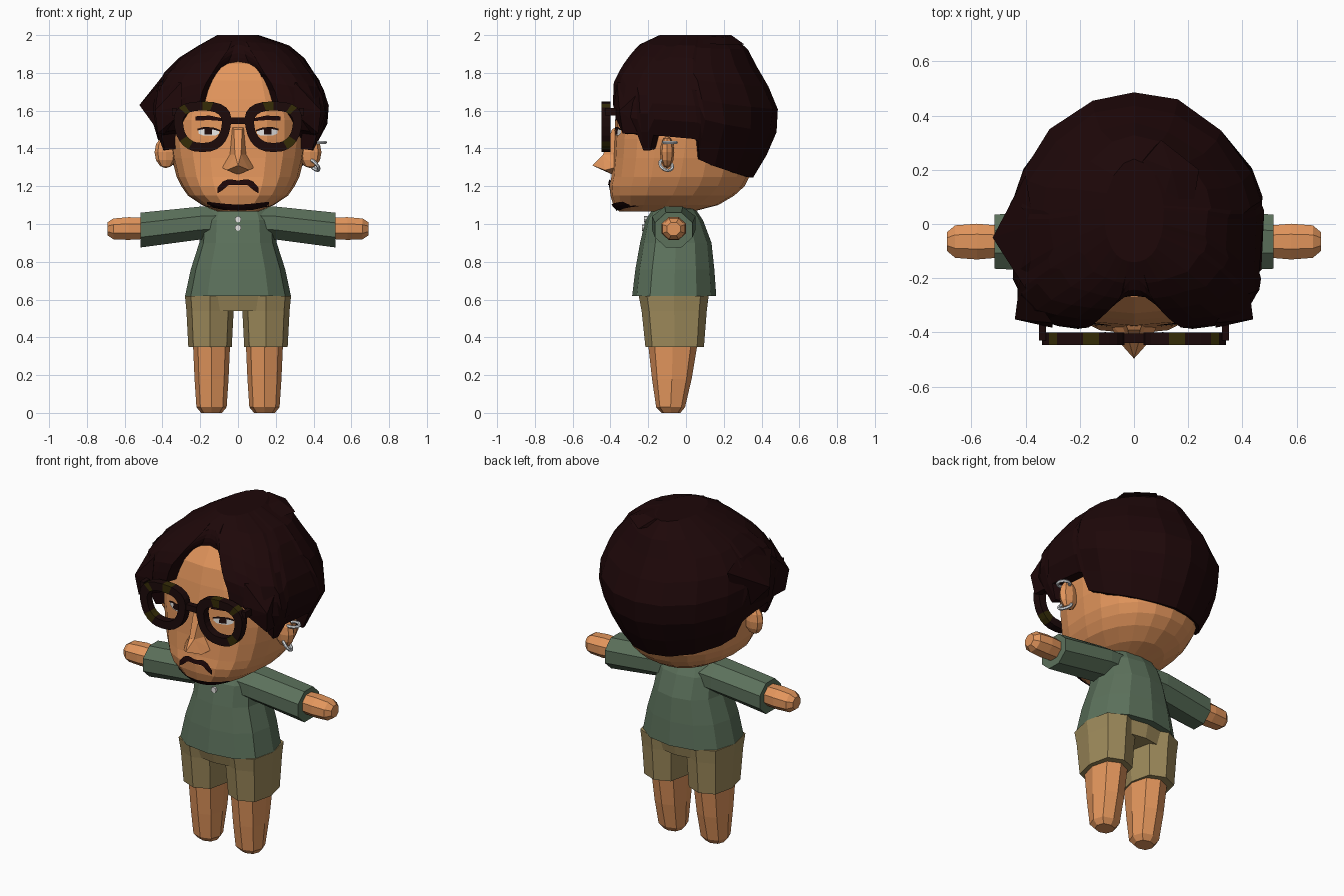
import bpy, bmesh, math
from mathutils import Matrix, Vector
from mathutils.bvhtree import BVHTree

if "Cube" in bpy.data.objects:
    bpy.data.objects.remove(bpy.data.objects["Cube"])


def material(name, r, g, b):
    m = bpy.data.materials.new(name)
    m.diffuse_color = (r, g, b, 1)
    m.use_nodes = True
    m.node_tree.nodes["Principled BSDF"].inputs["Base Color"].default_value = m.diffuse_color
    return m


SKIN = material("skin", 0.77, 0.305, 0.108)
HAIR = material("dark_hair", 0.0125, 0.0022, 0.0026)
SHIRT = material("green_shirt", 0.106, 0.165, 0.105)
SHORTS = material("khaki_shorts", 0.34, 0.255, 0.105)
FRAME = material("dark_frame", 0.0115, 0.003, 0.003)
SPOT = material("olive_spots", 0.035, 0.025, 0.002)
WHITE = material("white", 0.88, 0.87, 0.85)
SILVER = material("silver", 0.74, 0.77, 0.80)


def finish(name, bm, *mats):
    bmesh.ops.recalc_face_normals(bm, faces=bm.faces)
    me = bpy.data.meshes.new(name)
    bm.to_mesh(me)
    bm.free()
    for m in mats:
        me.materials.append(m)
    ob = bpy.data.objects.new(name, me)
    bpy.context.collection.objects.link(ob)
    return ob


def loft(name, rings, mat, closed=False):
    """Skin a list of point rings; cap the ends or join them in a loop."""
    bm = bmesh.new()
    vs = [[bm.verts.new(p) for p in r] for r in rings]
    n = len(vs[0])
    for a, b in zip(vs, vs[1:] + vs[:1] if closed else vs[1:]):
        for i in range(n):
            j = (i + 1) % n
            bm.faces.new((a[i], a[j], b[j], b[i]))
    if not closed:
        bm.faces.new(vs[0])
        bm.faces.new(vs[-1])
    return finish(name, bm, mat)


def hull(name, pts, mat):
    bm = bmesh.new()
    for p in pts:
        bm.verts.new(p)
    bmesh.ops.convex_hull(bm, input=bm.verts)
    return finish(name, bm, mat)


def oval(a, xl, xr, yf, yb, nf=2.5, nb=2.0):
    """Point of a squarish oval; angle 0 faces front, 90 degrees faces +x."""
    s, c = math.sin(a), math.cos(a)
    n = nf if c > 0 else nb
    s2, c2 = abs(s) ** (2 / n), abs(c) ** (2 / n)
    cy = (yf + yb) / 2
    return (xr if s > 0 else xl) * s2, cy + (yf - cy if c > 0 else yb - cy) * c2


def lerp_table(table, z):
    for p, q in zip(table, table[1:]):
        if z <= q[0]:
            t = max(0, (z - p[0]) / (q[0] - p[0]))
            return [u + (v - u) * t for u, v in zip(p[1:], q[1:])]
    return table[-1][1:]


def body(name, rows, sides, mat, cx=0, nf=2.5, nb=2.2):
    """Upright loft from rows of height, half width, front y, back y."""
    rings = []
    for z, w, yf, yb in rows:
        pts = [oval(2 * math.pi * i / sides, -w, w, yf, yb, nf, nb) for i in range(sides)]
        rings.append([(cx + x, y, z) for x, y in pts])
    return loft(name, rings, mat)


def tube_x(name, rows, mat, s):
    """Octagonal tube along x from rows of x, centre z, y radius, z radius."""
    k = 1 / math.cos(math.pi / 8)
    ang = [math.pi / 8 + math.pi / 4 * i for i in range(8)]
    return loft(name, [[(s * x, -0.065 + k * ry * math.cos(a), z + k * rz * math.sin(a))
                        for a in ang] for x, z, ry, rz in rows], mat)


# Torso, pelvis and neck
body("shirt", [(0.62, .28, -.285, .16), (0.76, .25, -.268, .15), (0.90, .205, -.243, .135),
               (1.02, .195, -.215, .09), (1.08, .17, -.175, .05), (1.10, .09, -.13, .0)], 12, SHIRT)
body("shorts_top", [(0.54, .24, -.225, .10), (0.63, .265, -.25, .12)], 12, SHORTS)
body("neck", [(1.0, .08, -.14, .02), (1.14, .08, -.14, .02)], 8, SKIN)

# Arms and legs
for s, side in ((1, "right"), (-1, "left")):
    tube_x(side + "_sleeve", [(.08, 1.01, .11, .085), (.2, 1.005, .115, .087),
                              (.515, .968, .10, .092)], SHIRT, s)
    tube_x(side + "_hand", [(.45, .978, .055, .055), (.58, .976, .066, .06),
                            (.66, .974, .06, .055), (.69, .974, .035, .035)], SKIN, s)
    body(side + "_shorts_leg", [(.35, .115, -.215, .095), (.54, .125, -.235, .11),
                                (.62, .133, -.25, .12)], 8, SHORTS, s * .148, 2.6, 2.6)
    body(side + "_leg", [(0, .055, -.13, -.03), (.03, .08, -.158, -.005), (.18, .09, -.18, .03),
                         (.36, .098, -.2, .06)], 8, SKIN, s * .140, 2.3, 2.3)

# Shirt buttons
for z, y in ((.98, -.224), (1.025, -.213)):
    bm = bmesh.new()
    bmesh.ops.create_cone(bm, cap_ends=True, segments=8, radius1=.017, radius2=.017, depth=.02,
                          matrix=Matrix.Translation((0, y, z)) @ Matrix.Rotation(math.pi / 2, 4, 'X'))
    finish("button", bm, WHITE)

# Head
head = body("head", [(1.067, .11, -.355, .04), (1.10, .19, -.385, .17), (1.15, .265, -.40, .255),
                     (1.20, .30, -.405, .31), (1.25, .325, -.395, .335), (1.35, .35, -.385, .36),
                     (1.45, .365, -.38, .38), (1.55, .365, -.375, .38), (1.66, .345, -.355, .36),
                     (1.76, .30, -.33, .30), (1.85, .23, -.27, .22), (1.90, .12, -.15, .12)],
            20, SKIN, 0, 2.7, 2.1)
hull("nose_bridge", [(.016, -.44, 1.365), (-.016, -.44, 1.365), (.022, -.392, 1.50), (-.022, -.392, 1.50),
                     (.035, -.36, 1.52), (-.035, -.36, 1.52), (.05, -.37, 1.34), (-.05, -.37, 1.34)], SKIN)
hull("nose_tip", [(0, -.497, 1.31), (.016, -.44, 1.367), (-.016, -.44, 1.367), (.088, -.37, 1.30),
                  (-.088, -.37, 1.30), (.06, -.43, 1.285), (-.06, -.43, 1.285), (.04, -.37, 1.38),
                  (-.04, -.37, 1.38), (0, -.39, 1.262)], SKIN)

# Face details: thin strips laid on the head
bm = bmesh.new()
bm.from_mesh(head.data)
face = BVHTree.FromBMesh(bm)
bm.free()


def strip(name, rows, mat, off=.008):
    bm = bmesh.new()
    cols = []
    x0, x1 = rows[0][0], rows[-1][0]
    for i in range(17):
        x = x0 + (x1 - x0) * i / 16
        lo, hi = lerp_table(rows, x)
        col = []
        for z in (lo, (lo + hi) / 2, hi):
            hit = face.ray_cast(Vector((x, -2, z)), Vector((0, 1, 0)))[0]
            col.append(bm.verts.new((x, (hit.y if hit else -.35) - off, z)))
        cols.append(col)
    for a, b in zip(cols, cols[1:]):
        for k in (0, 1):
            bm.faces.new((a[k], b[k], b[k + 1], a[k + 1]))
    return finish(name, bm, mat)


def both(rows):
    return [(-x, lo, hi) for x, lo, hi in rows[:0:-1]] + rows


strip("moustache", both([(0, 1.207, 1.23), (.05, 1.208, 1.238), (.08, 1.18, 1.225),
                         (.108, 1.163, 1.193)]), HAIR, .009)
strip("chin_beard", both([(0, 1.07, 1.102), (.08, 1.075, 1.108), (.165, 1.094, 1.118)]), HAIR, .009)
for s, side in ((1, "right"), (-1, "left")):
    def one(rows):
        return sorted((s * x, lo, hi) for x, lo, hi in rows)
    strip(side + "_eye", one([(.10, 1.478, 1.49), (.12, 1.468, 1.503), (.185, 1.468, 1.506),
                              (.21, 1.48, 1.498)]), WHITE, .005)
    strip(side + "_pupil", one([(.137, 1.475, 1.505), (.177, 1.475, 1.507)]), FRAME, .008)
    strip(side + "_eyelid", one([(.095, 1.49, 1.498), (.13, 1.500, 1.511), (.18, 1.503, 1.514),
                                 (.215, 1.495, 1.504)]), FRAME, .009)
    strip(side + "_eyebrow", one([(.085, 1.545, 1.56), (.15, 1.55, 1.574), (.225, 1.548, 1.57)]), HAIR)

    # Ears
    bm = bmesh.new()
    bmesh.ops.create_uvsphere(bm, u_segments=8, v_segments=6, radius=1)
    bmesh.ops.scale(bm, vec=(.06, .038, .085), verts=bm.verts)
    bmesh.ops.translate(bm, vec=(s * .382, -.1, 1.38), verts=bm.verts)
    finish(side + "_ear", bm, SKIN)

    # Glasses: rim with spotted segments, and temple bar
    rings, N = [], 24
    for i in range(N):
        a = 2 * math.pi * i / N
        c, t = math.cos(a), math.sin(a)
        c, t = [math.copysign(abs(v) ** .8, v) for v in (c, t)]
        ring = []
        for dr, y in ((-.024, -.447), (.024, -.447), (.024, -.40), (-.024, -.40)):
            ring.append((s * (.188 + (.125 + dr) * c * (1 + .15 * t)), y, 1.515 + (.11 + dr) * t))
        rings.append(ring)
    rim = loft(side + "_glasses_rim", rings, FRAME, True)
    rim.data.materials.append(SPOT)
    for p in rim.data.polygons:
        if p.index // 4 in (3, 6, 20, 21):
            p.material_index = 1
    hull(side + "_temple_bar", [(s * x, y, z) for x in (.325, .35) for y in (-.43, -.12)
                                for z in (1.575, 1.615)], FRAME)

    # Squared hair lock at each temple
    hull(side + "_temple_lock", [(s * .44, -.352, 1.60), (s * .425, -.335, 1.48), (s * .30, -.383, 1.62),
                                 (s * .33, -.372, 1.56), (s * .42, -.2, 1.74), (s * .30, -.365, 1.75),
                                 (s * .42, -.2, 1.48), (s * .39, -.31, 1.475)], HAIR)
hull("glasses_bridge", [(x, y, z) for x in (-.055, .055) for y in (-.44, -.405)
                        for z in (1.53, 1.565)], FRAME)

# Earrings on one ear
for loc, rot, r in (((.428, -.085, 1.432), (0, 0, 0), .034), ((.402, -.105, 1.312), (0, .9, .5), .036)):
    bpy.ops.mesh.primitive_torus_add(location=loc, rotation=rot, major_radius=r, minor_radius=.009,
                                     major_segments=14, minor_segments=6)
    bpy.context.object.name = "earring"
    bpy.context.object.data.materials.append(SILVER)

# Hair: cap whose lower rim height depends on the angle around the head
SHAPE = [(1.24, -.335, .335, -.30, .352), (1.37, -.395, .40, -.35, .425), (1.45, -.425, .43, -.375, .46),
         (1.55, -.45, .48, -.385, .505), (1.63, -.455, .475, -.39, .485), (1.75, -.425, .44, -.385, .43),
         (1.83, -.37, .38, -.345, .375), (1.90, -.285, .335, -.295, .335), (1.95, -.20, .265, -.25, .32),
         (2.0, -.11, .11, -.14, .24)]
RIM = [(0, 1.86), (3.5, 1.85), (7, 1.82), (9.2, 1.775), (9.4, 1.70), (9.7, 1.63), (20, 1.61), (32, 1.58),
       (45, 1.49), (62, 1.47), (66, 1.39), (73, 1.39), (77, 1.47), (90, 1.45), (94, 1.44), (97, 1.34),
       (112, 1.305), (135, 1.27), (158, 1.248)]
LOOP = RIM + [(180, 1.245)] + [(360 - a, z) for a, z in RIM[:0:-1]]


def hair_ring(t):
    ring = []
    for i, (deg, zb) in enumerate(LOOP):
        z = zb + (2.0 - zb) * t
        nf = 4.5 - 2.2 * min(1, max(0, (z - 1.68) / .25))
        x, y = oval(math.radians(deg), *lerp_table(SHAPE, z), nf, 1.8)
        if deg < 8 or deg > 352:
            y += (.06 if deg < 5 or deg > 355 else .03) * (1 - t) ** 2
        ripple = 1 + (.012 * math.sin(i * 2.3 + t * 9) if .1 < t < .9 and 20 < deg < 340 else 0)
        ring.append((x * ripple, y * ripple, z))
    return ring


rows = [hair_ring(t) for t in (0, .16, .32, .48, .64, .78, .9, 1)]
inner = [(x * .82, y * .82, z + .01) for x, y, z in rows[0]]
loft("hair", [inner] + rows, HAIR)
hull("hair_flick", [(-.522, -.05, 1.63), (-.40, -.24, 1.76), (-.40, .18, 1.77), (-.40, -.2, 1.46),
                    (-.40, .08, 1.47), (-.37, 0, 1.82)], HAIR)
hull("hair_tuft", [(-.12, -.1, 1.97), (-.1, .1, 1.99), (.04, .24, 2.0), (.05, -.12, 2.0), (.14, .2, 1.99),
                   (.2, -.05, 1.96), (.24, .2, 1.95), (.1, .31, 1.95)], HAIR)
